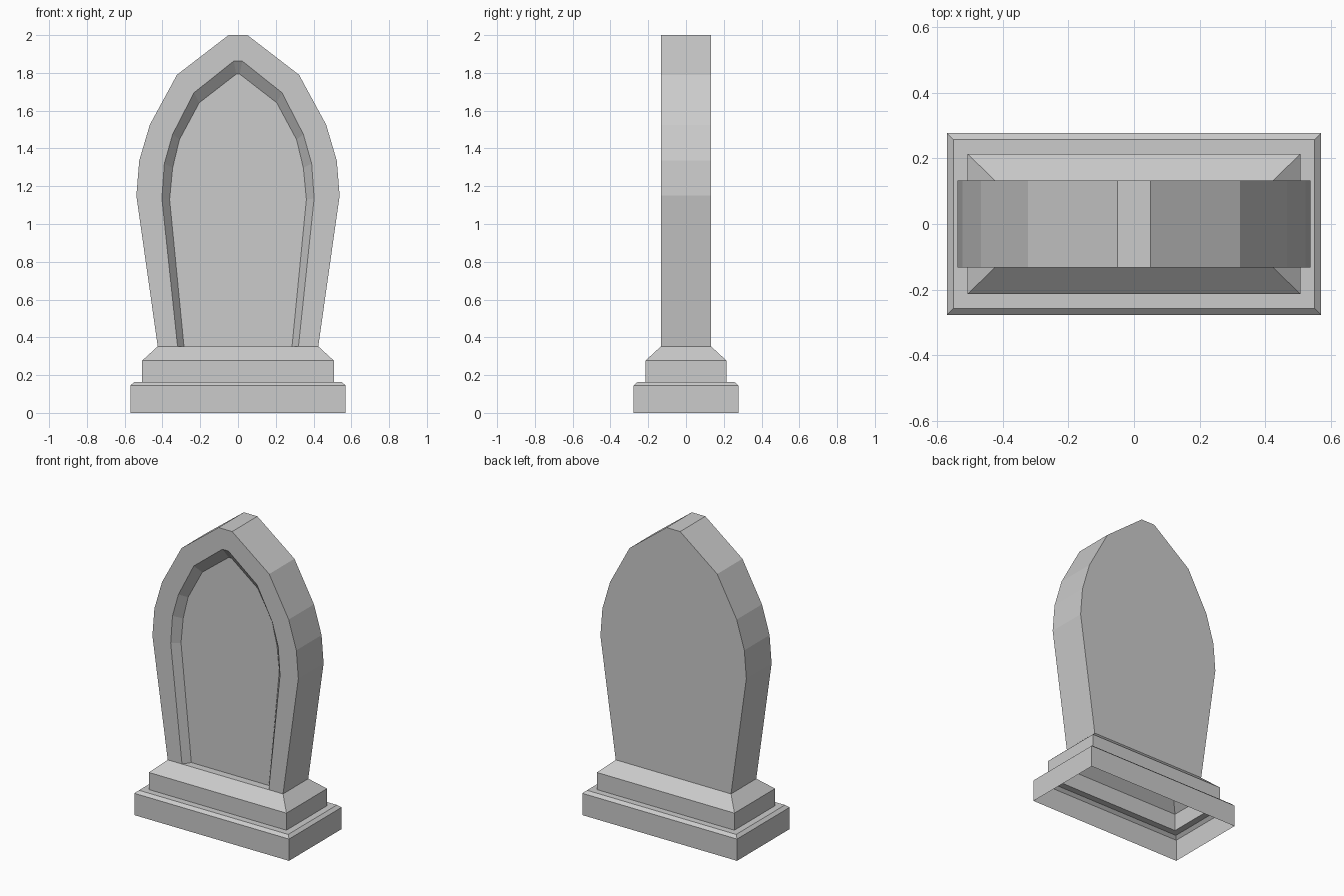
import bpy, bmesh

if "Cube" in bpy.data.objects:
    bpy.data.objects.remove(bpy.data.objects["Cube"])


def finish(bm, name):
    bmesh.ops.recalc_face_normals(bm, faces=bm.faces)
    mesh = bpy.data.meshes.new(name)
    bm.to_mesh(mesh)
    bm.free()
    ob = bpy.data.objects.new(name, mesh)
    bpy.context.collection.objects.link(ob)
    return ob


def bridge(bm, a, b, closed):
    n = len(a)
    for i in range(n if closed else n - 1):
        j = (i + 1) % n
        bm.faces.new((a[i], a[j], b[j], b[i]))


# Stepped plinth: rectangular rings (half x, half y, z), hollow and open below
bm = bmesh.new()
rings = []
for x, y, z in [(0.57, 0.277, 0), (0.57, 0.277, 0.145), (0.55, 0.257, 0.163),
                (0.507, 0.214, 0.163), (0.507, 0.214, 0.277), (0.425, 0.133, 0.352)]:
    rings.append([bm.verts.new((sx * x, sy * y, z))
                  for sx, sy in ((-1, -1), (1, -1), (1, 1), (-1, 1))])
for a, b in zip(rings, rings[1:]):
    bridge(bm, a, b, True)
finish(bm, "plinth")

# Pointed-arch slab: right half profiles (x, z), mirrored to full arches
outer = [(0.425, 0.352), (0.538, 1.15), (0.523, 1.335), (0.467, 1.525),
         (0.323, 1.79), (0.05, 2.0)]
rim = [(0.32, 0.352), (0.403, 1.135), (0.39, 1.32), (0.346, 1.475),
       (0.233, 1.695), (0.022, 1.863)]
panel = [(0.286, 0.352), (0.362, 1.13), (0.346, 1.297), (0.31, 1.447),
         (0.205, 1.642), (0.01, 1.793)]
bm = bmesh.new()


def arch(half, y):
    pts = half + [(-x, z) for x, z in reversed(half)]
    return [bm.verts.new((x, y, z)) for x, z in pts]


back = arch(outer, 0.133)
front = arch(outer, -0.133)
lip = arch(rim, -0.133)
inset = arch(panel, -0.083)
for a, b in ((back, front), (front, lip), (lip, inset)):
    bridge(bm, a, b, False)
bm.faces.new(back)
bm.faces.new(inset)
# Sill at the foot of the recess
bm.faces.new((lip[0], inset[0], inset[-1], lip[-1]))
finish(bm, "headstone_slab")
